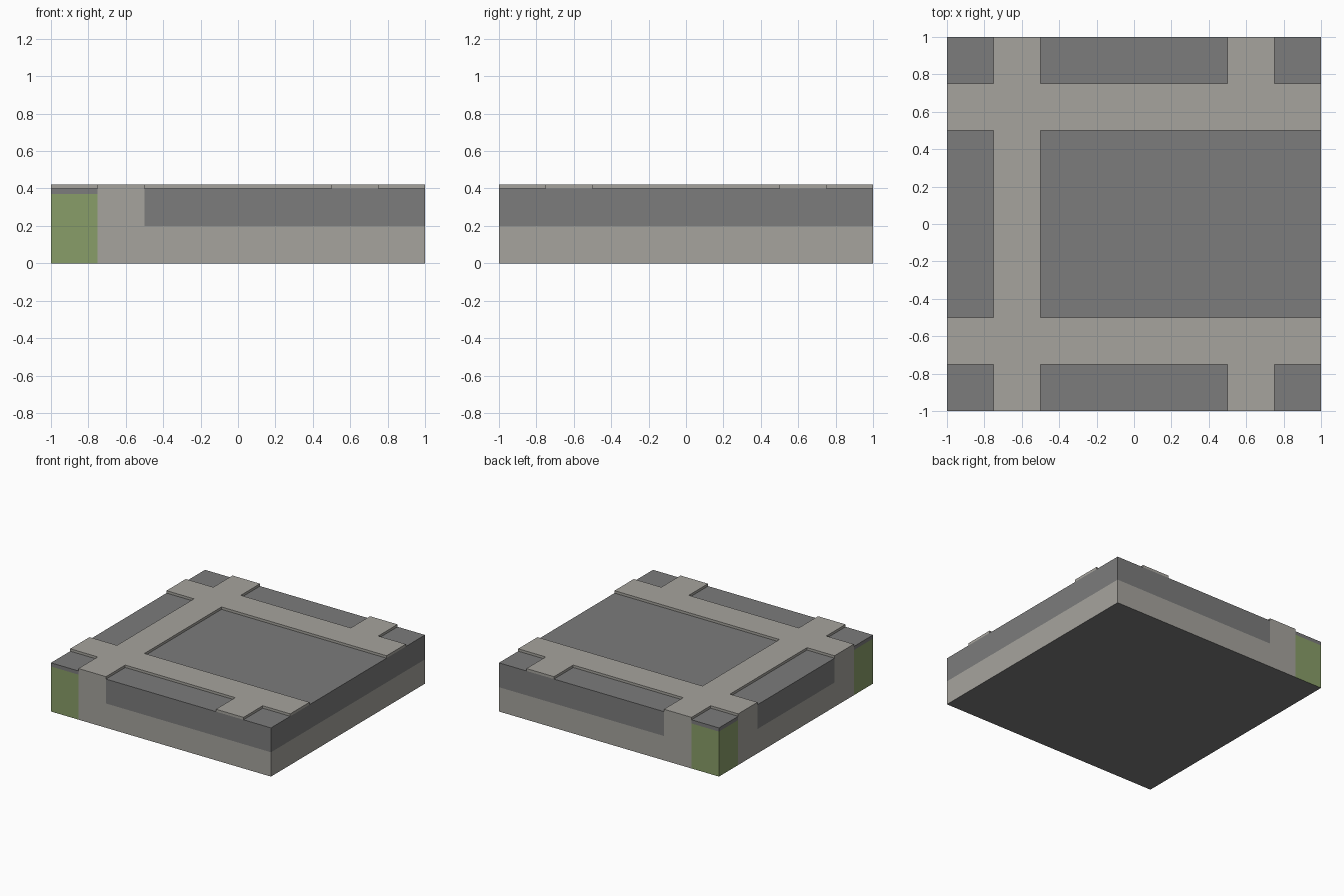
import bpy, bmesh

if "Cube" in bpy.data.objects:
    bpy.data.objects.remove(bpy.data.objects["Cube"])

def material(name, rgb):
    m = bpy.data.materials.new(name)
    m.diffuse_color = (*rgb, 1)
    m.use_nodes = True
    m.node_tree.nodes["Principled BSDF"].inputs["Base Color"].default_value = m.diffuse_color
    return m

LIGHT = material("pale_stone", (0.38, 0.37, 0.34))
DARK = material("dark_stone", (0.20, 0.20, 0.20))
GREEN = material("moss_green", (0.25, 0.34, 0.14))

def blocks(name, mat, boxes, dark_bottom=False):
    """One object made of axis-aligned boxes (x0, x1, y0, y1, z0, z1)."""
    bm = bmesh.new()
    for x0, x1, y0, y1, z0, z1 in boxes:
        verts = bmesh.ops.create_cube(bm, size=1)["verts"]
        for v in verts:
            v.co.x = x1 if v.co.x > 0 else x0
            v.co.y = y1 if v.co.y > 0 else y0
            v.co.z = z1 if v.co.z > 0 else z0
    bm.normal_update()
    if dark_bottom:
        for f in bm.faces:
            if f.normal.z < -0.9:
                f.material_index = 1
    me = bpy.data.meshes.new(name)
    bm.to_mesh(me)
    bm.free()
    me.materials.append(mat)
    me.materials.append(DARK)
    bpy.context.collection.objects.link(bpy.data.objects.new(name, me))

def both(x0, x1, y0, y1, z0, z1):
    """A box and its mirror image across y = 0."""
    return [(x0, x1, y0, y1, z0, z1), (x0, x1, -y1, -y0, z0, z1)]

A, B, E = 0.5, 0.75, 1.0           # strip inner edge, strip outer edge, tile edge
MID, TOP, ROAD = 0.2, 0.4, 0.42    # layer heights

# Pale lower layer, dark underneath
blocks("base_layer", LIGHT, [(-B, E, -E, E, 0, MID), (-E, -B, -B, B, 0, MID)], True)

# Dark upper layer
blocks("upper_layer", DARK, [(-A, E, -E, E, MID, TOP), (-E, -B, -A, A, MID, TOP)])

# Green corner blocks with dark caps
blocks("corner_block", GREEN, both(-E, -B, B, E, 0, 0.37), True)
blocks("corner_cap", DARK, both(-E, -B, B, E, 0.37, TOP))

# Deep pale strips along the left side
blocks("left_strip", LIGHT,
       [(-B, -A, -E, E, MID, ROAD)] + both(-E, -B, A, B, MID, ROAD))

# Thin raised strips crossing the top
blocks("raised_strips", LIGHT,
       both(-A, E, A, B, TOP, ROAD) + both(A, B, B, E, TOP, ROAD))
